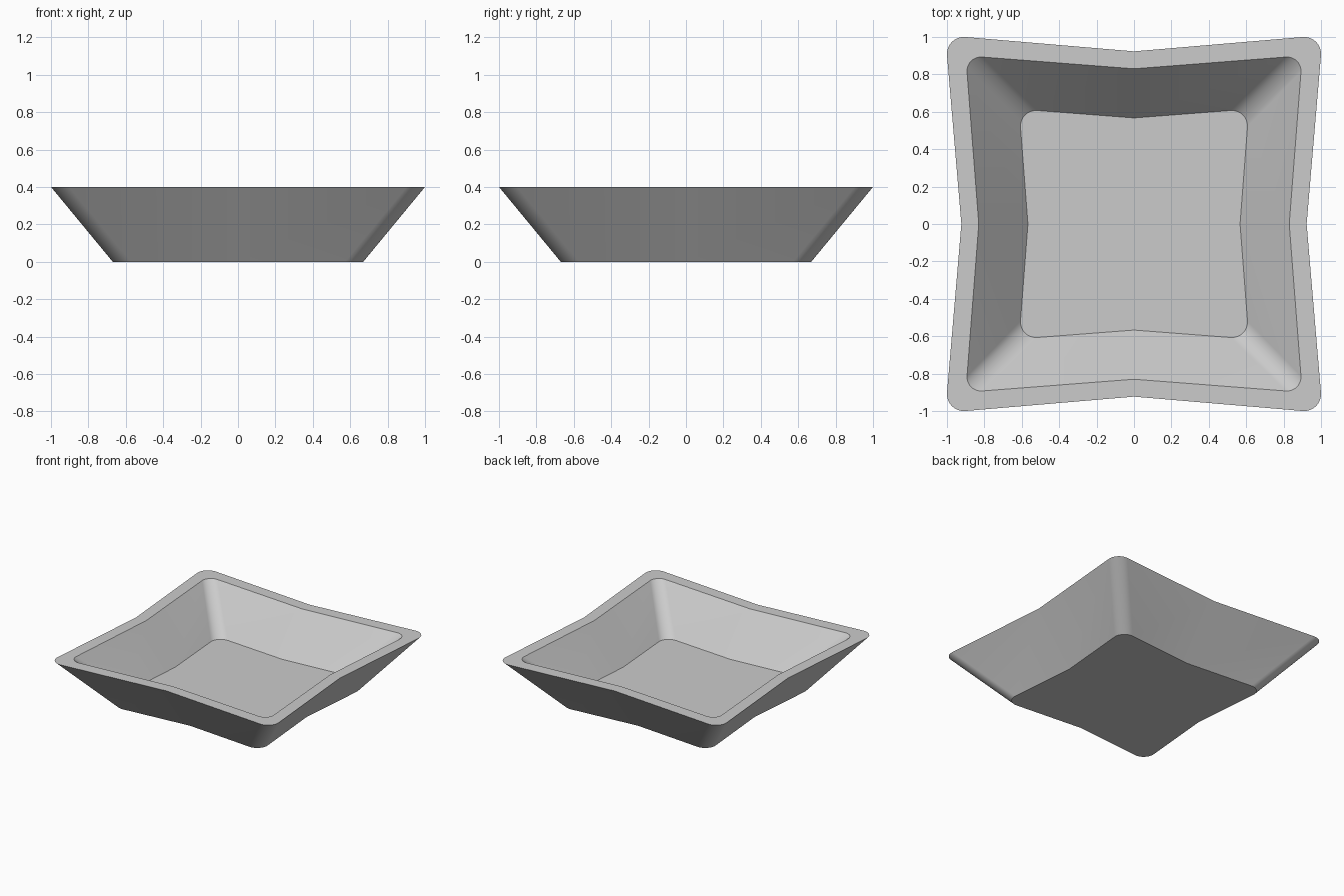
import bpy, bmesh
from math import hypot, atan2, acos, cos, sin, pi

if "Cube" in bpy.data.objects:
    bpy.data.objects.remove(bpy.data.objects["Cube"])

SEG = 8  # segments per rounded corner


def ring(bm, extent, mid, r, z):
    """Square outline with rounded corners and sides pinched in to 'mid'."""
    k = extent - r
    tilt = atan2(k, mid - k) - acos(r / hypot(mid - k, k))
    verts = []
    for q in range(4):
        c, s = cos(q * pi / 2), sin(q * pi / 2)
        pts = [(mid, 0)]
        for i in range(SEG + 1):
            a = -tilt + (pi / 2 + 2 * tilt) * i / SEG
            pts.append((k + r * cos(a), k + r * sin(a)))
        verts += [bm.verts.new((x * c - y * s, x * s + y * c, z)) for x, y in pts]
    return verts


bm = bmesh.new()

# outer foot, outer rim, inner rim, inner floor
rings = [ring(bm, *p) for p in (
    (0.67, 0.62, 0.09, 0.0),
    (1.00, 0.923, 0.09, 0.4),
    (0.893, 0.83, 0.075, 0.4),
    (0.607, 0.567, 0.083, 0.09),
)]

# walls and rim
for lo, hi in zip(rings, rings[1:]):
    n = len(lo)
    for i in range(n):
        j = (i + 1) % n
        bm.faces.new((lo[i], lo[j], hi[j], hi[i]))

# underside and floor
bm.faces.new(rings[0][::-1])
bm.faces.new(rings[-1])
bmesh.ops.recalc_face_normals(bm, faces=bm.faces)

mesh = bpy.data.meshes.new("square_bowl")
bm.to_mesh(mesh)
bm.free()
bowl = bpy.data.objects.new("square_bowl", mesh)
bpy.context.collection.objects.link(bowl)
bpy.context.view_layer.objects.active = bowl
bowl.select_set(True)
bpy.ops.object.shade_smooth_by_angle()
